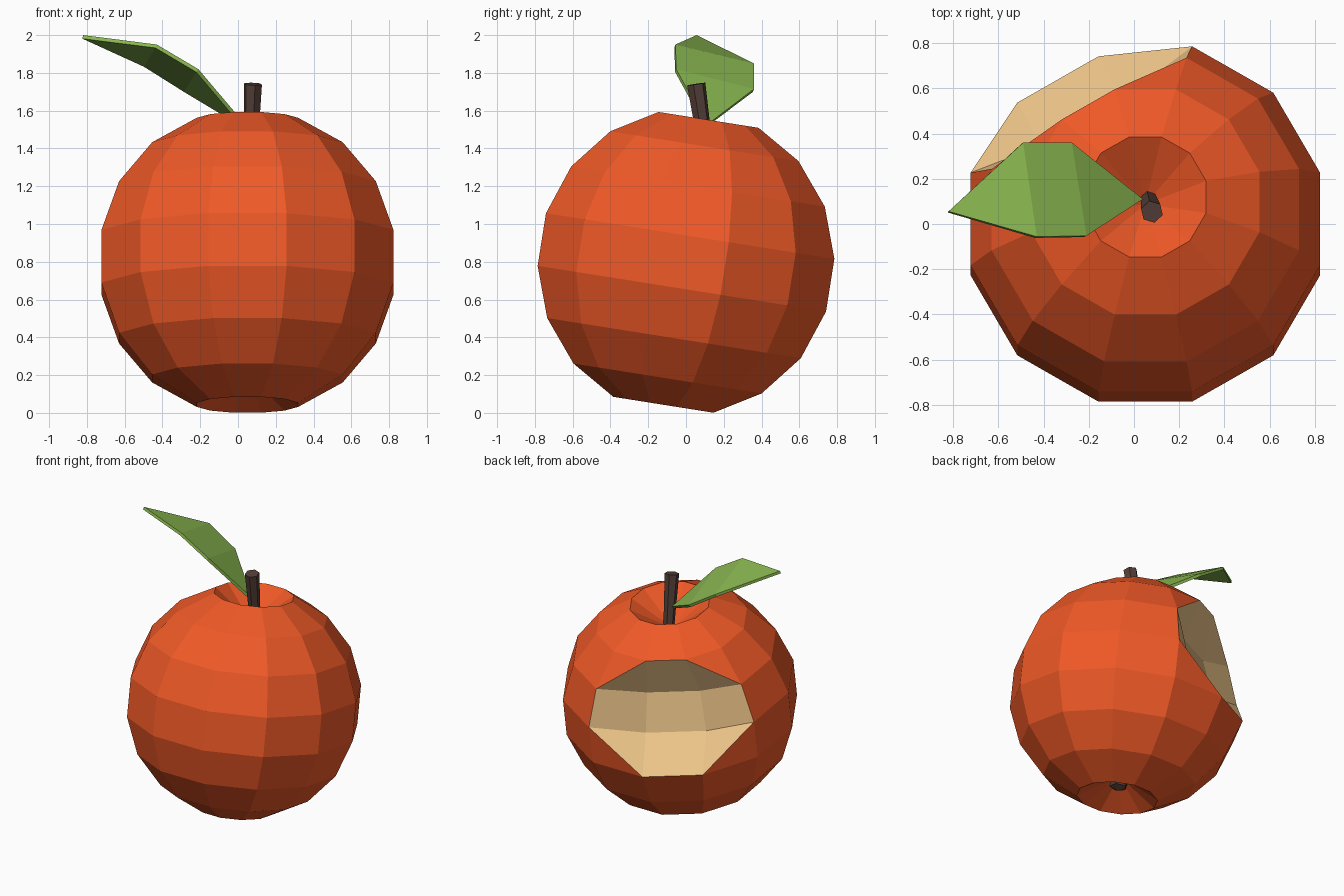
import bpy, bmesh, math
from mathutils import Vector, Matrix

if "Cube" in bpy.data.objects:
    bpy.data.objects.remove(bpy.data.objects["Cube"])

CENTRE = Vector((0.05, 0.0, 0.797))
TILT = Matrix.Rotation(math.radians(-9), 4, 'X')
PLACE = Matrix.Translation(CENTRE) @ TILT


def material(name, color):
    m = bpy.data.materials.new(name)
    m.diffuse_color = (*color, 1)
    m.use_nodes = True
    m.node_tree.nodes["Principled BSDF"].inputs["Base Color"].default_value = m.diffuse_color
    return m


def add_object(name, bm, *mats):
    bmesh.ops.recalc_face_normals(bm, faces=bm.faces)
    me = bpy.data.meshes.new(name)
    bm.to_mesh(me)
    bm.free()
    for m in mats:
        me.materials.append(m)
    ob = bpy.data.objects.new(name, me)
    bpy.context.collection.objects.link(ob)
    return ob


skin = material("skin", (0.87, 0.10, 0.02))
flesh = material("flesh", (0.85, 0.56, 0.25))
bark = material("bark", (0.09, 0.05, 0.04))
green = material("green", (0.25, 0.47, 0.08))

# Apple body: 12-sided sphere with dented poles and a bite on the back left
N, R = 12, 0.8125
BITTEN = {(3, 3), (3, 4), (4, 3), (4, 4)}      # (ring, column) pushed inwards
PUSH = Vector((0.105, -0.234, -0.047))
bm = bmesh.new()
grid = {}
for i in range(1, 9):
    t = math.radians(20 * i)
    for k in range(N):
        a = math.radians(15 + 30 * k)
        p = PLACE @ Vector((R * math.sin(t) * math.cos(a),
                            R * math.sin(t) * math.sin(a), R * math.cos(t)))
        grid[i, k] = bm.verts.new(p + PUSH if (i, k) in BITTEN else p)


def face(keys, mat):
    bm.faces.new([grid[q] for q in keys]).material_index = mat


for i in range(1, 8):
    for k in range(N):
        n = (k + 1) % N
        quad = [(i, k), (i + 1, k), (i + 1, n), (i, n)]
        inner = [j for j in range(4) if quad[j] in BITTEN]
        if len(inner) == 1:                    # corner of the bite: half skin
            j = inner[0]
            face([q for q in quad if q != quad[j - 2]], 1)
            face([q for q in quad if q != quad[j]], 0)
        else:
            face(quad, 1 if inner else 0)
for ring, depth in ((1, 0.56), (8, -0.6)):
    pole = bm.verts.new(PLACE @ Vector((0, 0, depth)))
    for k in range(N):
        bm.faces.new((grid[ring, k], grid[ring, (k + 1) % N], pole))
add_object("apple_body", bm, skin, flesh)

# Stem: six-sided, slightly wider at the top
base, top = Vector((0.065, 0.115, 1.33)), Vector((0.079, 0.054, 1.741))
axis = top - base
bm = bmesh.new()
bmesh.ops.create_cone(bm, cap_ends=True, segments=6, radius1=0.036, radius2=0.05,
                      depth=axis.length,
                      matrix=Matrix.Translation((base + top) / 2)
                      @ axis.to_track_quat('Z', 'Y').to_matrix().to_4x4())
add_object("stem", bm, bark)

# Dried blossom end in the lower dent
bm = bmesh.new()
bmesh.ops.create_icosphere(bm, subdivisions=1, radius=0.07,
                           matrix=PLACE @ Matrix.Translation((0, 0, -0.66))
                           @ Matrix.Diagonal((1, 1, 0.7, 1)))
add_object("blossom_end", bm, bark)

# Leaf: three folded panels with a little thickness
bm = bmesh.new()
b, f1, f2, tip, k2, k1 = [bm.verts.new(p) for p in (
    (0.04, 0.11, 1.525), (-0.21, -0.052, 1.82), (-0.43, -0.056, 1.95),
    (-0.82, 0.056, 2.0), (-0.49, 0.36, 1.85), (-0.275, 0.36, 1.715))]
for f in ((b, k1, f1), (f1, k1, k2, f2), (f2, k2, tip)):
    bm.faces.new(f)
leaf = add_object("leaf", bm, green)
if leaf.data.polygons[0].normal.z < 0:
    leaf.data.flip_normals()
mod = leaf.modifiers.new("thickness", 'SOLIDIFY')
mod.thickness = 0.02
mod.offset = -1
